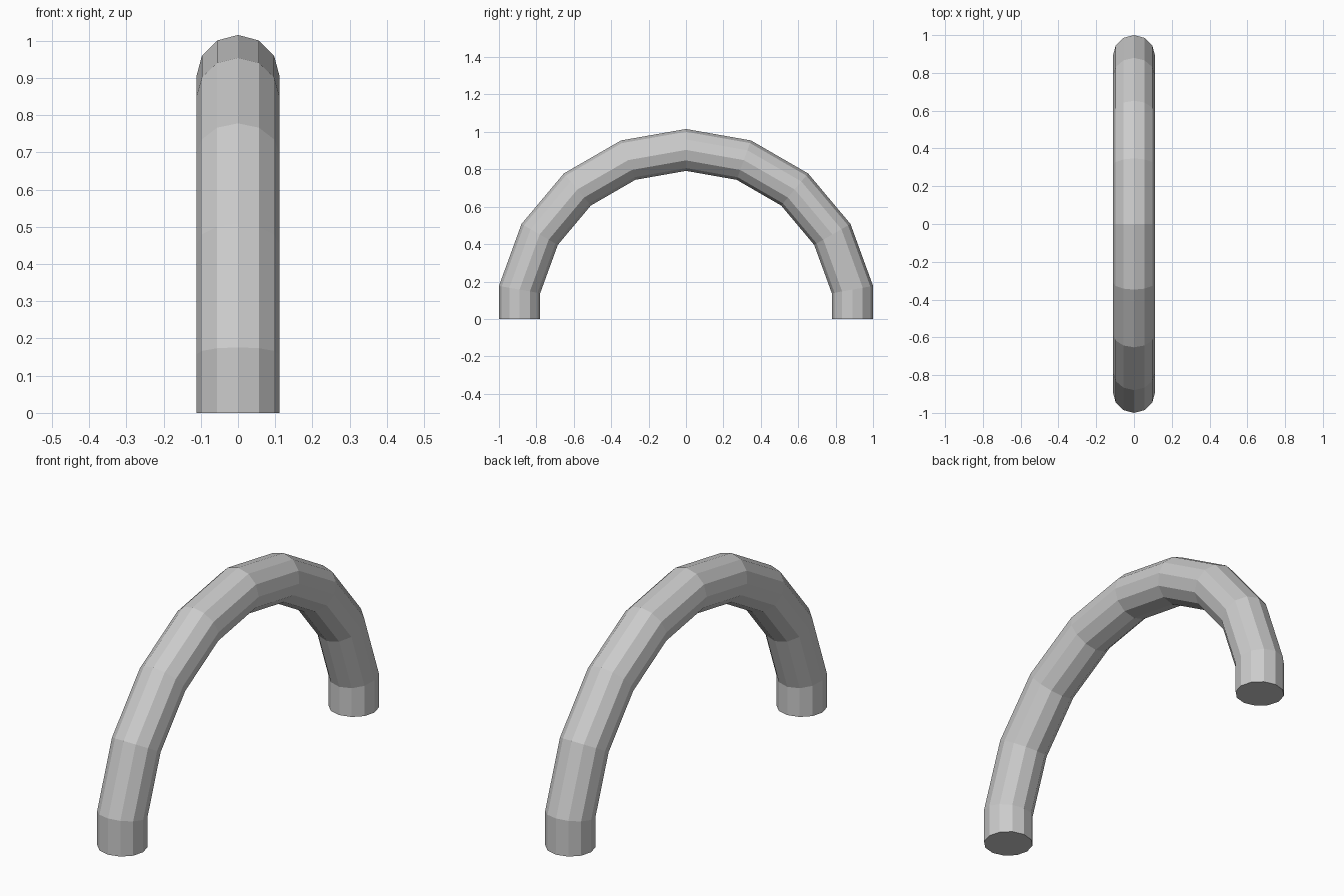
import bpy, bmesh
from math import cos, sin, radians, pi

if "Cube" in bpy.data.objects:
    bpy.data.objects.remove(bpy.data.objects["Cube"])

MAJOR, MINOR, SIDES = 0.9035, 0.112, 12

bm = bmesh.new()


def ring(angle, grounded=False):
    """Twelve-sided tube section at an arc angle; grounded drops it to z = 0."""
    a = radians(angle)
    verts = []
    for i in range(SIDES):
        t = 2 * pi * i / SIDES
        d = MAJOR + MINOR * cos(t)
        z = 0 if grounded else d * sin(a)
        verts.append(bm.verts.new((MINOR * sin(t), d * cos(a), z)))
    return verts


# Straight feet at both ends, arc in 20 degree steps between them
rings = [ring(10, True)]
rings += [ring(a) for a in range(10, 171, 20)]
rings.append(ring(170, True))

# Tube walls
for r0, r1 in zip(rings, rings[1:]):
    for i in range(SIDES):
        j = (i + 1) % SIDES
        bm.faces.new((r0[i], r0[j], r1[j], r1[i]))

# Flat end caps
bm.faces.new(rings[0])
bm.faces.new(rings[-1])
bmesh.ops.recalc_face_normals(bm, faces=bm.faces[:])

mesh = bpy.data.meshes.new("arched_handle")
bm.to_mesh(mesh)
bm.free()
handle = bpy.data.objects.new("arched_handle", mesh)
bpy.context.collection.objects.link(handle)
